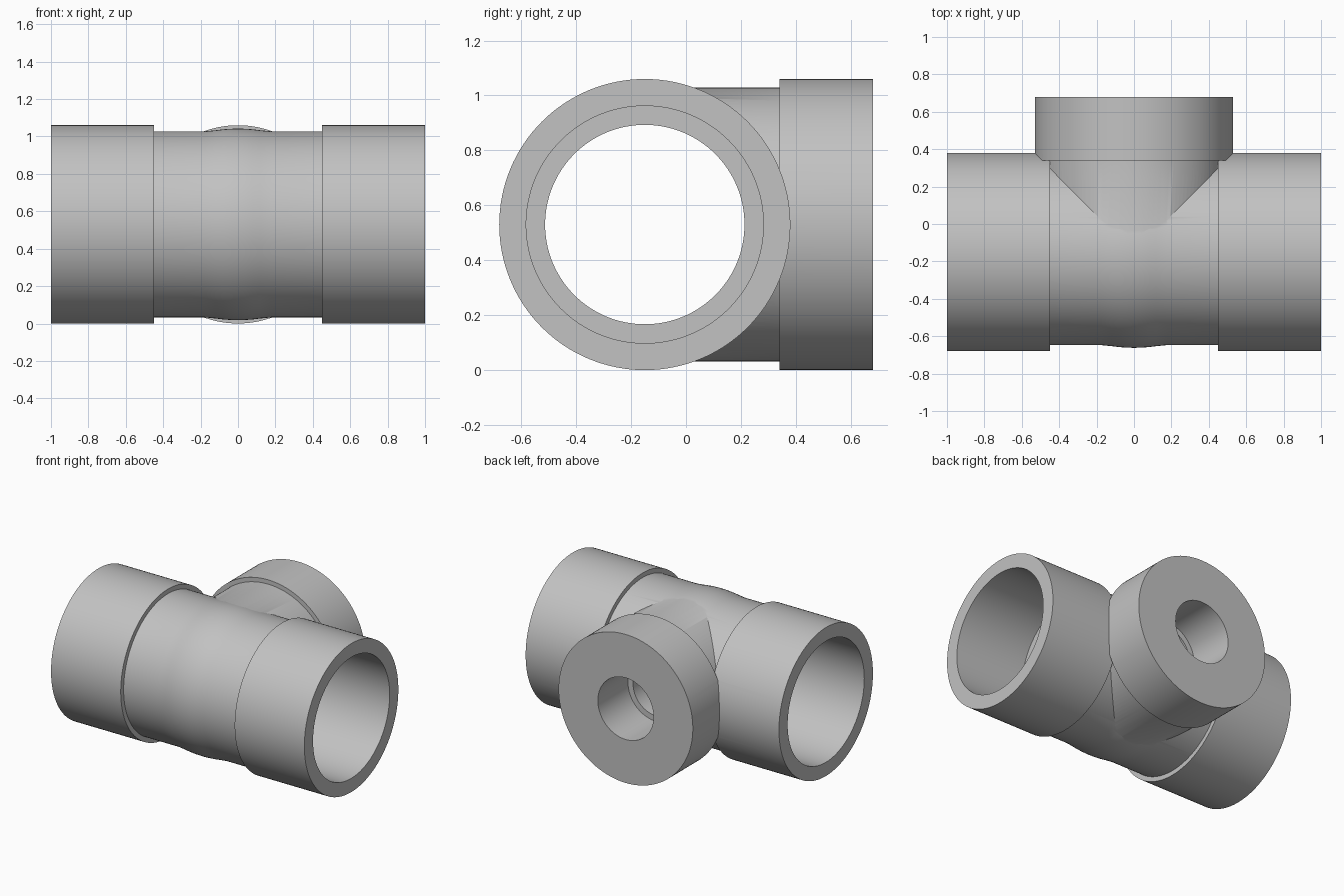
import bpy
import bmesh
import math
from mathutils import Matrix, Vector

if "Cube" in bpy.data.objects:
    bpy.data.objects.remove(bpy.data.objects["Cube"], do_unlink=True)

AXIS = Vector((0, -0.15, 0.53))   # where the run and the branch meet
SEGMENTS = 128

grey = bpy.data.materials.new("plain_grey")
grey.use_nodes = True
grey.diffuse_color = (0.54, 0.54, 0.54, 1)
grey.node_tree.nodes["Principled BSDF"].inputs["Base Color"].default_value = grey.diffuse_color


def lathe(name, profile, along_y=False):
    """Closed solid turned from (distance, radius) pairs along +x or +y."""
    bm = bmesh.new()
    rings = []
    for d, r in profile:
        ring = []
        for i in range(SEGMENTS):
            a = 2 * math.pi * i / SEGMENTS
            ring.append(bm.verts.new((d, r * math.cos(a), r * math.sin(a))))
        rings.append(ring)
    for a, b in zip(rings, rings[1:]):
        for i in range(SEGMENTS):
            j = (i + 1) % SEGMENTS
            bm.faces.new((a[i], a[j], b[j], b[i]))
    bm.faces.new(rings[0])
    bm.faces.new(rings[-1])
    if along_y:
        bm.transform(Matrix.Rotation(math.pi / 2, 4, "Z"))
    bm.transform(Matrix.Translation(AXIS))
    bmesh.ops.recalc_face_normals(bm, faces=bm.faces[:])
    mesh = bpy.data.meshes.new(name)
    bm.to_mesh(mesh)
    bm.free()
    mesh.materials.append(grey)
    obj = bpy.data.objects.new(name, mesh)
    bpy.context.collection.objects.link(obj)
    return obj


def mirrored(half):
    """Full profile from the half that runs outward from the middle."""
    return [(-d, r) for d, r in reversed(half) if d > 0] + half


def combine(target, other, operation):
    mod = target.modifiers.new(operation.lower(), "BOOLEAN")
    mod.operation = operation
    mod.solver = "EXACT"
    mod.object = other
    bpy.context.view_layer.objects.active = target
    bpy.ops.object.modifier_apply(modifier=mod.name)
    bpy.data.objects.remove(other, do_unlink=True)


# Run: swollen middle, plain waist and a thick socket collar at each end
body = lathe("tee_fitting", mirrored([
    (0, 0.512), (0.04, 0.511), (0.08, 0.508), (0.12, 0.503), (0.18, 0.497),
    (0.45, 0.497), (0.45, 0.53), (1, 0.53)]))

# Branch: neck and collar pointing to the back
branch = lathe("branch", [(0.02, 0.499), (0.49, 0.499), (0.49, 0.53), (0.83, 0.53)], True)
combine(body, branch, "UNION")

# Bores: stepped sockets at both run ends, narrow stepped hole in the branch
run_bore = lathe("run_bore", mirrored([(0, 0.363), (0.45, 0.363), (0.45, 0.432), (1.1, 0.432)]))
combine(body, run_bore, "DIFFERENCE")
branch_bore = lathe("branch_bore", [(0, 0.18), (0.49, 0.18), (0.49, 0.22), (0.95, 0.22)], True)
combine(body, branch_bore, "DIFFERENCE")

# Smooth walls with crisp rims
bpy.ops.object.select_all(action="DESELECT")
body.select_set(True)
bpy.context.view_layer.objects.active = body
bpy.ops.object.shade_smooth_by_angle(angle=math.radians(30))
